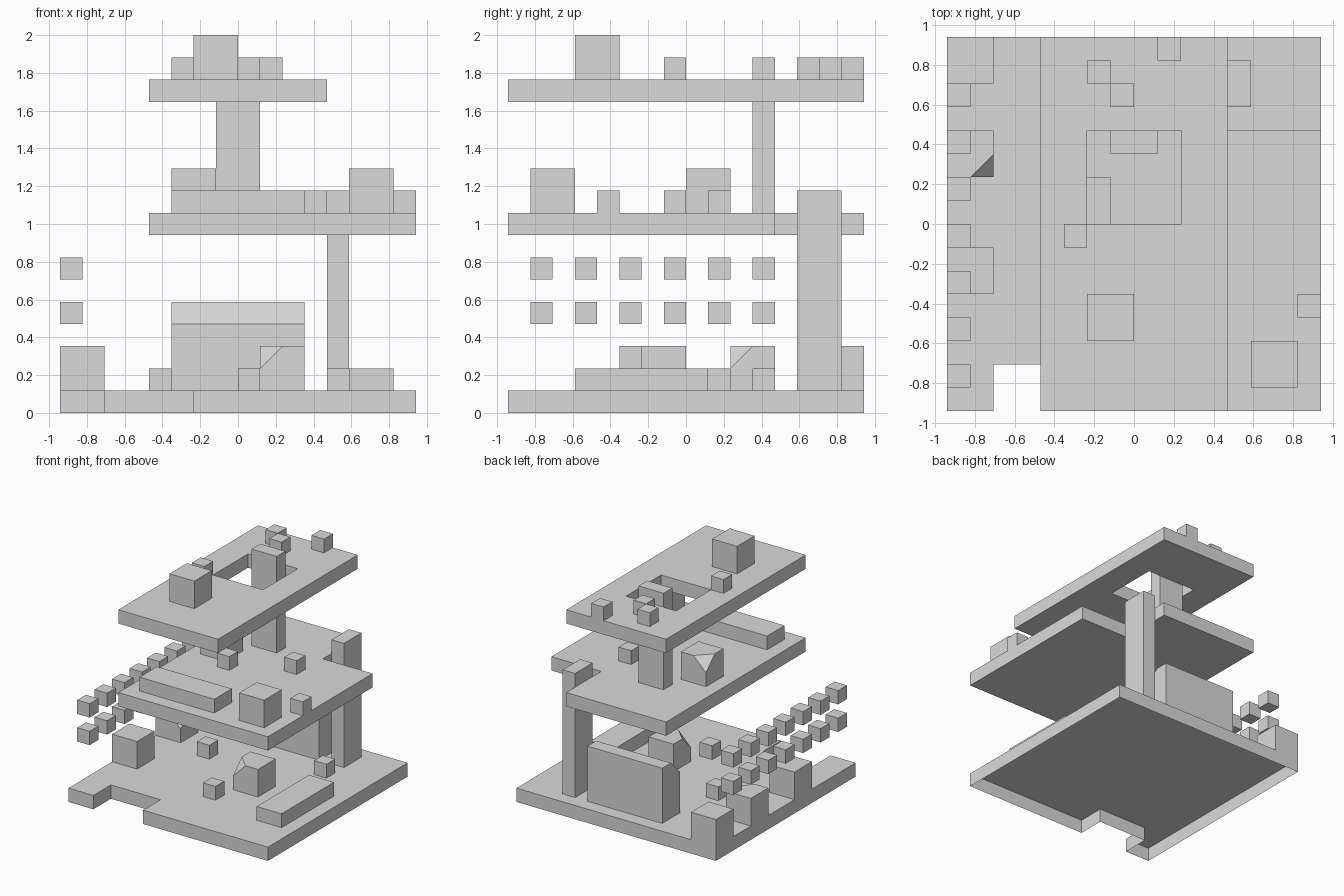
import bpy, bmesh
from mathutils import Vector

cube = bpy.data.objects.get("Cube")
if cube:
    bpy.data.objects.remove(cube, do_unlink=True)

UNIT = 2 / 17  # one grid block

stone = bpy.data.materials.new("grey_stone")
stone.use_nodes = True
grey = (0.7, 0.7, 0.7, 1)
stone.diffuse_color = grey
stone.node_tree.nodes["Principled BSDF"].inputs["Base Color"].default_value = grey


def finish(name, bm):
    """Move grid coordinates into place and make the object."""
    for v in bm.verts:
        v.co = (v.co - Vector((8, 8, 0))) * UNIT
    mesh = bpy.data.meshes.new(name)
    bm.to_mesh(mesh)
    bm.free()
    mesh.materials.append(stone)
    bpy.context.collection.objects.link(bpy.data.objects.new(name, mesh))


def block(name, corner, size, cut=None):
    """Box from its low corner; cut slices one block off towards that direction."""
    lo, size = Vector(corner), Vector(size)
    bm = bmesh.new()
    bmesh.ops.create_cube(bm, size=1)
    for v in bm.verts:
        v.co = lo + Vector((v.co[i] + 0.5) * size[i] for i in range(3))
    if cut:
        point = Vector(lo[i] + (size[i] if cut[i] > 0 else 0) for i in range(3))
        point.z -= 1
        bmesh.ops.bisect_plane(bm, geom=bm.verts[:] + bm.edges[:] + bm.faces[:],
                               plane_co=point, plane_no=Vector(cut).normalized(),
                               clear_outer=True)
        bmesh.ops.holes_fill(bm, edges=[e for e in bm.edges if e.is_boundary], sides=0)
        bmesh.ops.recalc_face_normals(bm, faces=bm.faces)
    finish(name, bm)


def floor(name, xs, ys, z, missing, open_below=False):
    """One-block-thick plate on a coarse grid, leaving out the missing cells."""
    bm = bmesh.new()
    for i in range(len(xs) - 1):
        for j in range(len(ys) - 1):
            if (i, j) not in missing:
                ring = ((xs[i], ys[j]), (xs[i + 1], ys[j]),
                        (xs[i + 1], ys[j + 1]), (xs[i], ys[j + 1]))
                bm.faces.new([bm.verts.new((x, y, z)) for x, y in ring])
    bmesh.ops.remove_doubles(bm, verts=bm.verts, dist=0.01)
    new = bmesh.ops.extrude_face_region(bm, geom=bm.faces[:], use_keep_orig=True)
    for v in new["geom"]:
        if isinstance(v, bmesh.types.BMVert):
            v.co.z += 1
    bmesh.ops.recalc_face_normals(bm, faces=bm.faces)
    if open_below:
        under = [f for f in bm.faces if all(v.co.z < z + 0.5 for v in f.verts)]
        bmesh.ops.delete(bm, geom=under, context="FACES")
    finish(name, bm)


# Three floors: notched base open underneath, L-shaped middle, top with a hatch
floor("base_floor", (0, 2, 6, 16), (0, 2, 16), 0, {(1, 0)}, open_below=True)
floor("middle_floor", (4, 12, 16), (0, 12, 16), 8, {(1, 1)})
floor("top_floor", (4, 6, 10, 12), (0, 8, 12, 16), 14, {(1, 1)})

# Columns, wall and low slabs
block("lower_column", (12, 13, 1), (1, 2, 9))
block("upper_column", (7, 11, 9), (2, 1, 7))
block("back_wall", (5, 13, 1), (6, 2, 4), cut=(0, -1, 1))
block("base_slab", (13, 3, 1), (2, 6, 1))
block("middle_slab", (5, 1, 9), (6, 2, 1))

# Large crates, some with a corner sliced off
for name, corner, cut in (
        ("back_edge_crate", (0, 14, 1), None),
        ("middle_edge_crate", (0, 10, 1), (1, -1, 1)),
        ("front_edge_crate", (0, 5, 1), None),
        ("base_crate", (9, 6, 1), (-1, -1, 1)),
        ("middle_front_crate", (13, 1, 9), None),
        ("middle_back_crate", (5, 8, 9), (-1, 1, 1)),
        ("top_crate", (6, 3, 15), None)):
    block(name, corner, (2, 2, 2), cut)

# Small cubes scattered on each floor
for level, z, spots in (
        ("base", 1, ((12, 11), (8, 4), (4, 9))),
        ("middle", 9, ((15, 4), (11, 9), (7, 7))),
        ("top", 15, ((6, 14), (7, 13), (9, 15), (5, 7)))):
    for n, (x, y) in enumerate(spots):
        block(f"{level}_small_cube_{n + 1}", (x, y, z), (1, 1, 1))

# Two rows of floating cubes along the side
for row, z in (("lower", 4), ("upper", 6)):
    for n in range(7):
        block(f"{row}_floating_cube_{n + 1}", (0, 2 * n + 1, z), (1, 1, 1))
